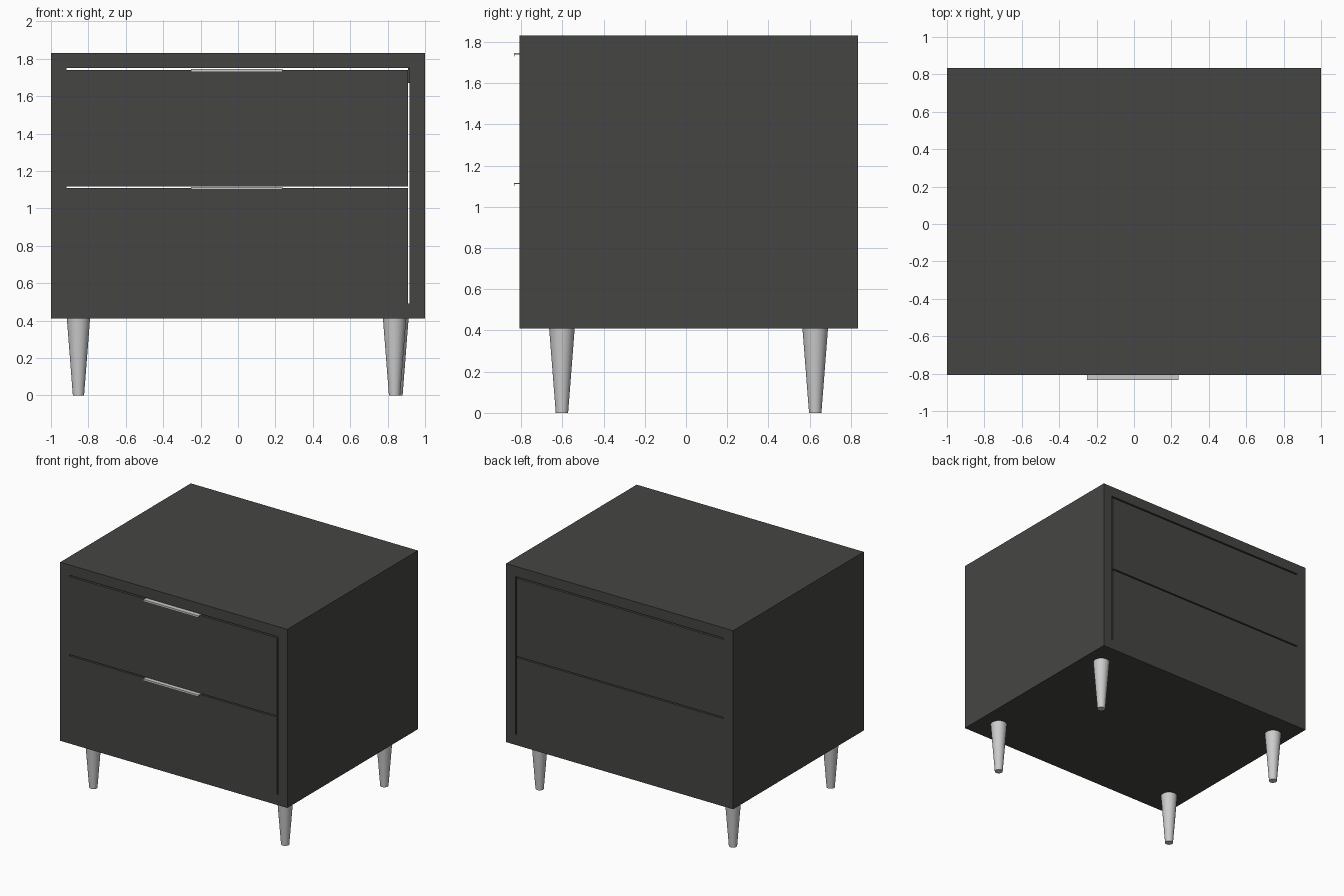
import bpy

if "Cube" in bpy.data.objects:
    bpy.data.objects.remove(bpy.data.objects["Cube"])

dark = bpy.data.materials.new("dark_board")
dark.diffuse_color = (0.06, 0.06, 0.057, 1)
dark.use_nodes = True
dark.node_tree.nodes["Principled BSDF"].inputs["Base Color"].default_value = dark.diffuse_color

FRONT, BACK = -0.808, 0.835


def box(name, x, y, z, mat=None):
    """Box spanning the given (min, max) ranges."""
    bpy.ops.mesh.primitive_cube_add(size=1)
    ob = bpy.context.object
    ob.name = name
    ob.location = [(a + b) / 2 for a, b in (x, y, z)]
    ob.scale = [b - a for a, b in (x, y, z)]
    bpy.ops.object.transform_apply(location=False, rotation=False, scale=True)
    if mat:
        ob.data.materials.append(mat)
    return ob


def handle(name, z):
    """Thin edge pull: flat plate in the gap with a small lip turned down."""
    pts = [(-0.77, z), (-0.835, z), (-0.835, z - 0.015), (-0.831, z - 0.015),
           (-0.831, z - 0.005), (-0.77, z - 0.005)]
    x0, x1 = -0.25, 0.237
    n = len(pts)
    verts = [(x, y, h) for x in (x0, x1) for y, h in pts]
    faces = [(i, (i + 1) % n, (i + 1) % n + n, i + n) for i in range(n)]
    faces += [tuple(reversed(range(n))), tuple(range(n, 2 * n))]
    me = bpy.data.meshes.new(name)
    me.from_pydata(verts, [], faces)
    ob = bpy.data.objects.new(name, me)
    bpy.context.collection.objects.link(ob)
    bpy.context.view_layer.objects.active = ob
    bpy.ops.object.select_all(action='DESELECT')
    ob.select_set(True)
    bpy.ops.object.mode_set(mode='EDIT')
    bpy.ops.mesh.select_all(action='SELECT')
    bpy.ops.mesh.normals_make_consistent(inside=False)
    bpy.ops.object.mode_set(mode='OBJECT')


# Carcass
depth = (FRONT, BACK)
box("top_panel", (-1, 1), depth, (1.75, 1.832), dark)
box("bottom_panel", (-1, 1), depth, (0.41, 0.492), dark)
box("left_side", (-1, -0.917), depth, (0.492, 1.75), dark)
box("right_side", (0.917, 1), depth, (0.492, 1.75), dark)

# Drawers, with a narrow open gap on the right and between them
drawer_x = (-0.917, 0.909)
box("lower_drawer", drawer_x, depth, (0.492, 1.108), dark)
box("upper_drawer", drawer_x, depth, (1.118, 1.739), dark)

# Small rail closing the top of the right gap
box("drawer_rail", (0.909, 0.917), (-0.7, 0.7), (1.67, 1.75), dark)

# Edge pulls
handle("upper_handle", 1.745)
handle("lower_handle", 1.115)

# Tapered legs
legs = {"front_left_leg": (-0.853, -0.602), "front_right_leg": (0.837, -0.602),
        "back_left_leg": (-0.853, 0.627), "back_right_leg": (0.85, 0.627)}
for name, (x, y) in legs.items():
    bpy.ops.mesh.primitive_cone_add(vertices=32, radius1=0.03, radius2=0.062,
                                    depth=0.41, location=(x, y, 0.205))
    bpy.context.object.name = name
    bpy.ops.object.shade_smooth_by_angle()
